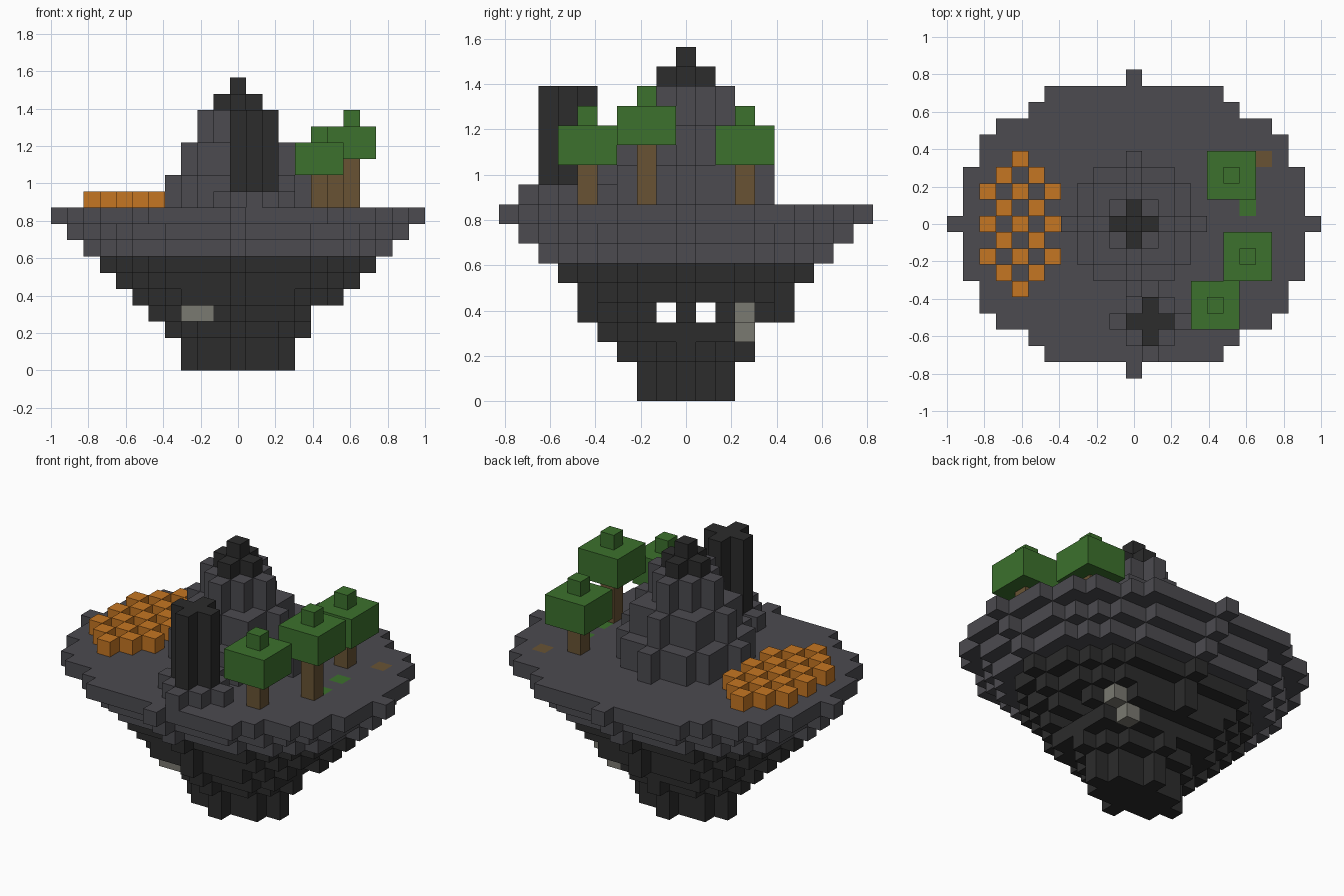
import bpy
import bmesh
from mathutils import Vector

if "Cube" in bpy.data.objects:
    bpy.data.objects.remove(bpy.data.objects["Cube"], do_unlink=True)

U = 2 / 23  # size of one block


def material(name, rgb):
    mat = bpy.data.materials.new(name)
    mat.use_nodes = True
    mat.diffuse_color = (*rgb, 1)
    mat.node_tree.nodes["Principled BSDF"].inputs["Base Color"].default_value = (*rgb, 1)
    return mat


GREY = material("grey_rock", (0.072, 0.070, 0.080))
DARK = material("dark_rock", (0.025, 0.025, 0.025))
STONE = material("pale_stone", (0.195, 0.192, 0.165))
GREEN = material("leaf_green", (0.045, 0.165, 0.026))
BROWN = material("bark_brown", (0.138, 0.086, 0.034))
ORANGE = material("crop_orange", (0.56, 0.18, 0.016))


def disc(rx, ry, layer, cx=0, cy=0):
    """Block positions inside an ellipse on one layer."""
    return {(cx + x, cy + y, layer)
            for x in range(-rx, rx + 1) for y in range(-ry, ry + 1)
            if x * x * ry * ry + y * y * rx * rx <= rx * rx * ry * ry}


def block_object(name, cells, mats, rule=lambda cell: 0):
    """Mesh of the outer faces of a set of blocks, coloured by a rule."""
    bm = bmesh.new()
    verts = {}

    def vert(p):
        key = tuple(round(2 * c) for c in p)
        if key not in verts:
            verts[key] = bm.verts.new((p.x * U, p.y * U, (p.z + 0.5) * U))
        return verts[key]

    for cell in sorted(cells):
        for axis in range(3):
            for sign in (-1, 1):
                n = Vector((0, 0, 0))
                n[axis] = sign
                centre = Vector(cell)
                if tuple(round(c) for c in centre + n) in cells:
                    continue
                a = Vector((0, 0, 0))
                a[(axis + 1) % 3] = 0.5
                b = n.cross(a)
                mid = centre + n / 2
                face = bm.faces.new([vert(mid + d) for d in (a + b, b - a, -a - b, a - b)])
                face.material_index = rule(cell)
    bm.normal_update()
    for face in bm.faces:
        face.smooth = False
    mesh = bpy.data.meshes.new(name)
    bm.to_mesh(mesh)
    bm.free()
    for mat in mats:
        mesh.materials.append(mat)
    obj = bpy.data.objects.new(name, mesh)
    bpy.context.collection.objects.link(obj)
    return obj


def box(name, x, y, z, width, height, mat):
    """Plain square box standing on layer z, centred on block x, y."""
    bpy.ops.mesh.primitive_cube_add(size=1, location=(x * U, y * U, (z + height / 2) * U))
    obj = bpy.context.object
    obj.name = name
    obj.scale = (width * U, width * U, height * U)
    obj.data.materials.append(mat)


# Dark tapering underside with two tunnels and a few pale stones
radii = [(3, 2), (3, 2), (4, 3), (5, 4), (6, 5), (7, 5), (8, 6)]
underside = set()
for layer, (rx, ry) in enumerate(radii):
    underside |= disc(rx, ry, layer)
underside -= {(5, 0, 3), (0, 4, 3)}
underside = {c for c in underside if not (c[2] == 4 and abs(c[1]) == 1)}
stones = {(-3, -3, 3), (-2, -3, 3), (3, 3, 3), (4, 3, 4)}
block_object("island_underside", underside, [DARK, STONE], lambda c: int(c in stones))

# Grey ground slab with grass and soil patches
ground = disc(9, 7, 7) | disc(10, 8, 8) | disc(11, 9, 9)
patches = {(7, 1, 9): 1, (7, -1, 9): 1, (8, 4, 9): 2}
block_object("island_ground", ground, [GREY, GREEN, BROWN], lambda c: patches.get(c, 0))

# Stepped mountain with a dark summit
mountain = set()
for layer, r in zip(range(10, 18), (4, 4, 3, 3, 2, 2, 1, 0)):
    mountain |= disc(r, r, layer) if r else {(0, 0, layer)}
block_object("mountain", mountain, [GREY, DARK], lambda c: int(c[2] >= 16))

# Dark pillar on a round base
block_object("pillar_base", disc(2, 2, 10, 1, -6), [GREY])
pillar = set()
for layer in range(11, 16):
    pillar |= disc(1, 1, layer, 1, -6)
block_object("pillar", pillar, [DARK])

# Chequered crop field
for x, y, z in sorted(disc(4, 4, 10, -7, 0)):
    if abs(x + 7) <= 2 and (x + 7 + y) % 2 == 0:
        box("crop_block", x, y, z, 1, 1, ORANGE)

# Trees: trunk, square crown and a small top block
for name, x, y, trunk in (("back_tree", 6, 3, 2), ("middle_tree", 7, -2, 3), ("front_tree", 5, -5, 2)):
    box(name + "_trunk", x, y, 10, 1, trunk, BROWN)
    box(name + "_crown", x, y, 10 + trunk, 3, 2, GREEN)
    box(name + "_top", x, y, 12 + trunk, 1, 1, GREEN)
